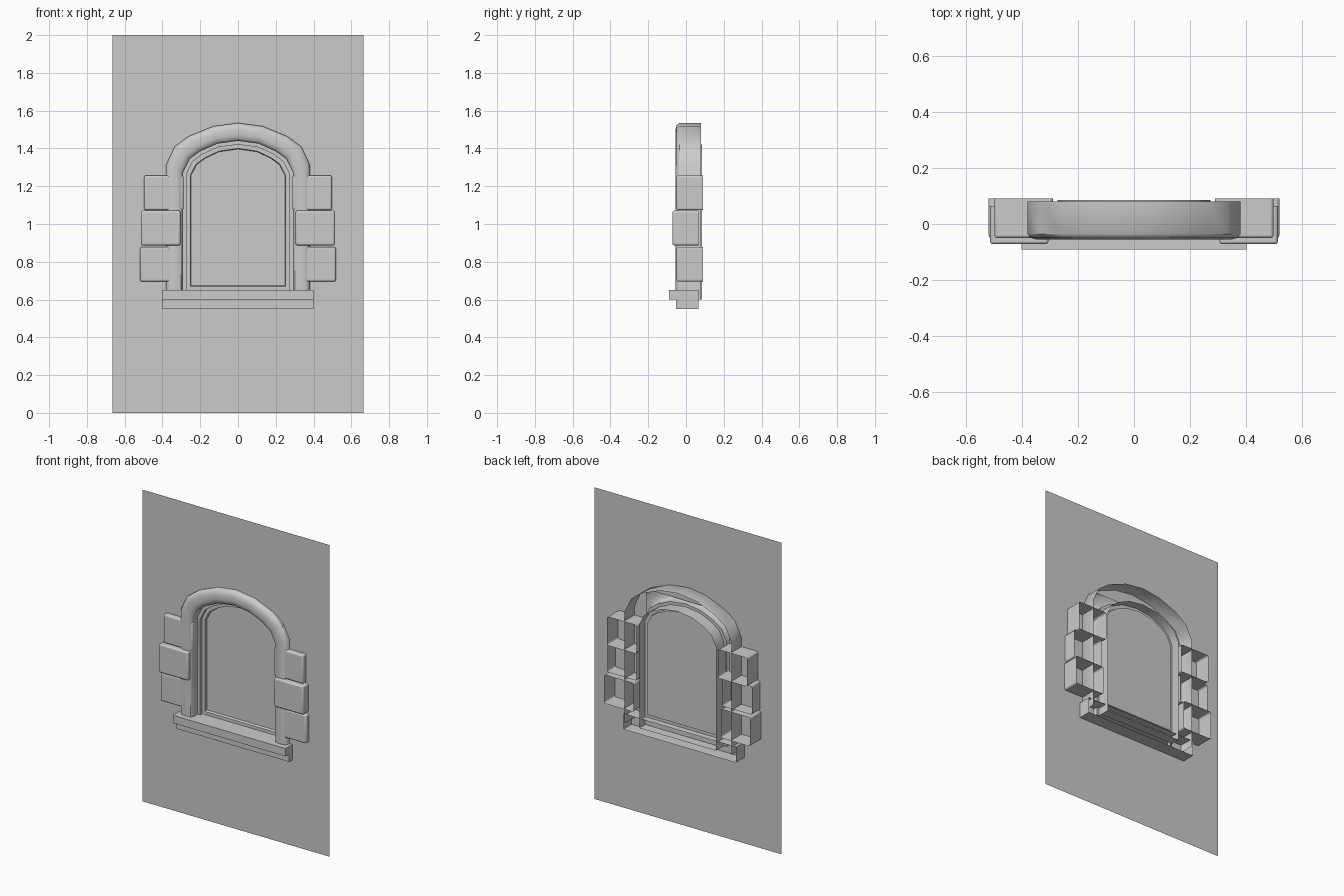
import bpy, bmesh

if "Cube" in bpy.data.objects:
    bpy.data.objects.remove(bpy.data.objects["Cube"])

def make(name, verts, faces, smooth=False):
    me = bpy.data.meshes.new(name)
    me.from_pydata(verts, [], faces)
    bm = bmesh.new()
    bm.from_mesh(me)
    bmesh.ops.recalc_face_normals(bm, faces=bm.faces)
    bm.to_mesh(me)
    bm.free()
    ob = bpy.data.objects.new(name, me)
    bpy.context.collection.objects.link(ob)
    if smooth:
        bpy.ops.object.select_all(action='DESELECT')
        ob.select_set(True)
        bpy.context.view_layer.objects.active = ob
        bpy.ops.object.shade_smooth_by_angle(angle=0.7)
    return ob

# Half arch, as inner and outer edges of the stone surround (x, z)
INNER = [(.29, .60), (.29, 1.275), (.255, 1.345), (.20, 1.385), (.11, 1.425), (0, 1.44)]
OUTER = [(.38, .60), (.38, 1.315), (.335, 1.41), (.26, 1.465), (.13, 1.518), (0, 1.535)]

def arch(t, bottom):
    """Arch outline at offset t (0 inner edge, 1 outer edge), left to right."""
    half = [(a[0] + (b[0] - a[0]) * t, a[1] + (b[1] - a[1]) * t) for a, b in zip(INNER, OUTER)]
    half[0] = (half[0][0], bottom)
    return [(-x, z) for x, z in half] + [(x, z) for x, z in half[-2::-1]]

def sweep(name, profile, closed=False, fill=False):
    """Join arch outlines given as (offset, depth, bottom)."""
    verts, faces, n = [], [], 0
    for t, y, bottom in profile:
        ring = arch(t, bottom)
        n = len(ring)
        verts += [(x, y, z) for x, z in ring]
    for r in range(len(profile) - 1):
        for i in range(n if closed else n - 1):
            j = (i + 1) % n
            faces.append((r * n + i, r * n + j, (r + 1) * n + j, (r + 1) * n + i))
    if fill:
        k = (len(profile) - 1) * n
        faces.append(tuple(range(k, k + n)))
    return make(name, verts, faces, True)

# Wall sheet with an opening hidden behind the surround
W, Y = .665, -.02
outer = [(-W, Y, 0), (W, Y, 0), (W, Y, 2), (-W, Y, 2)]
hole = [(-.295, Y, .61), (.295, Y, .61), (.295, Y, 1.445), (-.295, Y, 1.445)]
make("wall", outer + hole, [(i, (i + 1) % 4, 4 + (i + 1) % 4, 4 + i) for i in range(4)])

# Rounded arched surround with stepped reveal, open at the back
B = .60
sweep("arched_surround", [(1, .08, B), (1, -.035, B), (.88, -.049, B), (.65, -.055, B),
                          (.35, -.055, B), (.12, -.05, B), (0, -.035, B), (0, .005, B),
                          (-.2, .005, B), (-.2, .08, B)])

# Window frame with recessed pane
sweep("window_frame_and_pane", [(-.2, .085, .60), (-.2, .025, .60), (-.42, .025, .67),
                                (-.46, .04, .675)], closed=True, fill=True)

# Stepped sill, open at the back
sec = [(.065, .65), (-.09, .65), (-.09, .60), (-.053, .60), (-.053, .55), (.065, .55)]
sv = [(x, y, z) for x in (-.4, .4) for y, z in sec]
make("sill", sv, [(i, i + 1, i + 7, i + 6) for i in range(5)]
     + [tuple(range(6)), tuple(range(6, 12))])

def stone(name, x0, x1, y0, y1, z0, z1):
    """Block without a back face, softened at its front edges."""
    v = [(x, y, z) for y in (y0, y1) for x, z in ((x0, z0), (x1, z0), (x1, z1), (x0, z1))]
    f = [(0, 1, 2, 3)] + [(i, (i + 1) % 4, 4 + (i + 1) % 4, 4 + i) for i in range(4)]
    ob = make(name, v, f, True)
    # open boxes need their front facing outward
    if ob.data.polygons[0].normal.y > 0:
        ob.data.flip_normals()
    m = ob.modifiers.new("soft_edges", 'BEVEL')
    m.width, m.segments = .01, 3
    return ob

# Side stones
for s, side in ((-1, "left"), (1, "right")):
    for label, xo, y0, y1, z0 in (("lower", .518, -.05, .09, .695),
                                  ("middle", .513, -.072, .065, .887),
                                  ("upper", .497, -.05, .09, 1.073)):
        xs = sorted((s * xo, s * (xo - .208)))
        stone(f"{side}_{label}_stone", xs[0], xs[1], y0, y1, z0, z0 + .184)
